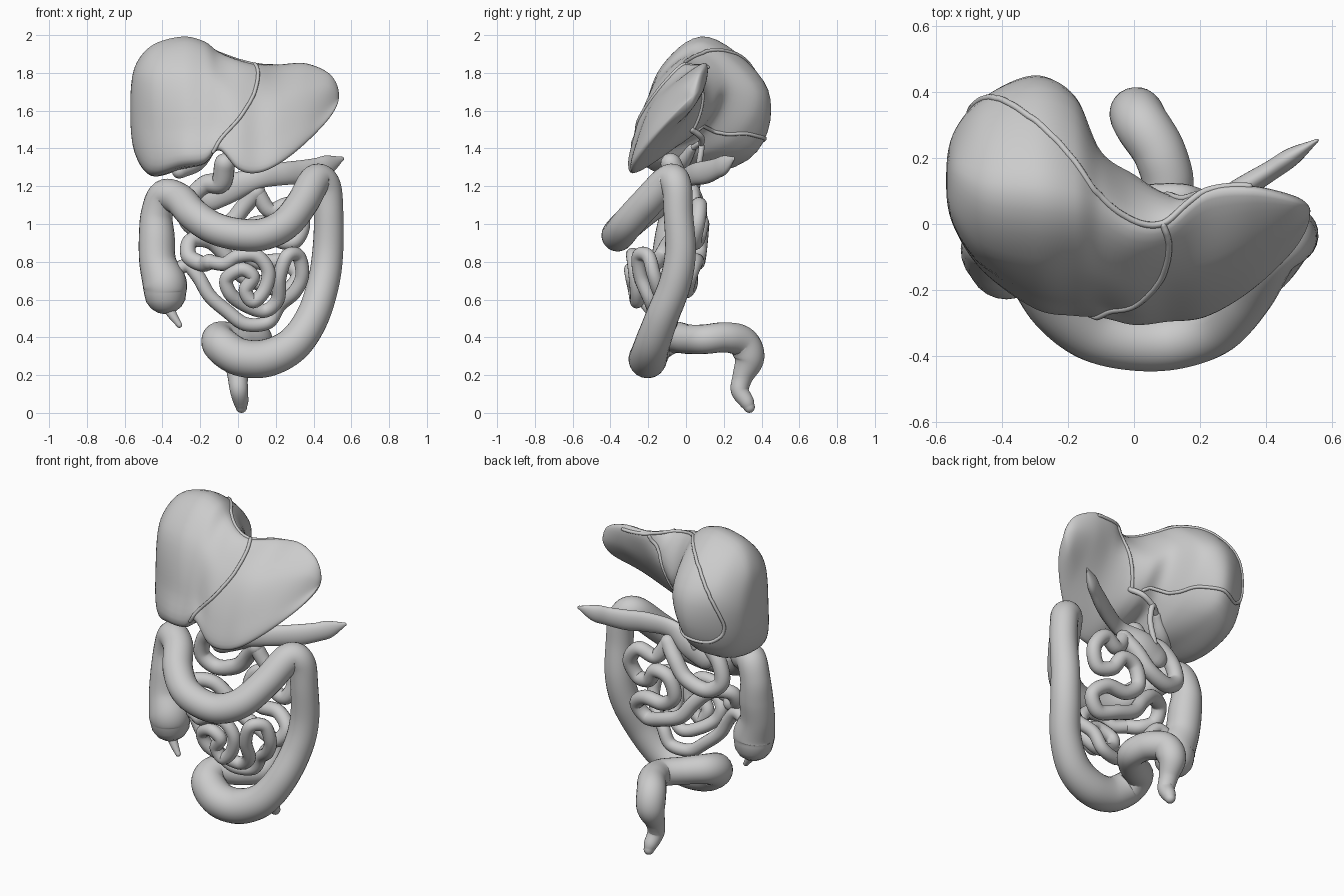
import bpy, bmesh, math
from mathutils import Vector
from mathutils.bvhtree import BVHTree


def spline(a, b, c, d, t):
    return 0.5 * (2 * b + (c - a) * t + (2 * a - 5 * b + 4 * c - d) * t * t
                  + (3 * b - a - 3 * c + d) * t ** 3)


def smooth_path(pts, steps):
    p = [2 * pts[0] - pts[1]] + pts + [2 * pts[-1] - pts[-2]]
    out = [spline(*p[i:i + 4], k / steps) for i in range(len(pts) - 1) for k in range(steps)]
    return out + [pts[-1]]


def loft(name, rings):
    bm = bmesh.new()
    vs = [[bm.verts.new(p) for p in r] for r in rings]
    n = len(rings[0])
    for a, b in zip(vs, vs[1:]):
        for j in range(n):
            bm.faces.new((a[j], a[(j + 1) % n], b[(j + 1) % n], b[j]))
    bm.faces.new(vs[0][::-1])
    bm.faces.new(vs[-1])
    bmesh.ops.remove_doubles(bm, verts=bm.verts, dist=1e-5)
    bmesh.ops.recalc_face_normals(bm, faces=bm.faces)
    me = bpy.data.meshes.new(name)
    bm.to_mesh(me)
    bm.free()
    me.polygons.foreach_set("use_smooth", [True] * len(me.polygons))
    ob = bpy.data.objects.new(name, me)
    bpy.context.collection.objects.link(ob)
    return ob


def tube(name, pts, radius=None, flat=1.0, steps=7, sides=20):
    """Round-ended sweep; points are (x, y, z) or (x, y, z, radius)."""
    p4 = smooth_path([Vector((*p[:3], p[3] if radius is None else radius)) for p in pts], steps)
    c = [p.xyz for p in p4]
    rad = [p[3] for p in p4]
    tan = [(c[min(i + 1, len(c) - 1)] - c[max(i - 1, 0)]).normalized() for i in range(len(c))]
    up = Vector((0, 0, 1)) if abs(tan[0].z) < 0.9 else Vector((0, 1, 0))
    u = (up - tan[0] * up.dot(tan[0])).normalized()
    rings = []

    def ring(o, t, u, r):
        v = t.cross(u)
        rings.append([o + r * (u * math.cos(a) + v * flat * math.sin(a))
                      for a in (2 * math.pi * k / sides for k in range(sides))])

    caps = [math.radians(a) for a in (82, 65, 45, 22)]
    for a in caps:
        ring(c[0] - tan[0] * rad[0] * math.sin(a), tan[0], u, rad[0] * math.cos(a))
    for i in range(len(c)):
        if i:
            u = tan[i - 1].rotation_difference(tan[i]) @ u
            u = (u - tan[i] * u.dot(tan[i])).normalized()
        ring(c[i], tan[i], u, rad[i])
    for a in caps[::-1]:
        ring(c[-1] + tan[-1] * rad[-1] * math.sin(a), tan[-1], u, rad[-1] * math.cos(a))
    return loft(name, rings)


# Liver: (y, z) sections across x, from lower front edge up, over and down the back
sections = {
    -0.55: ((.03, 1.40), (.0, 1.6), (.04, 1.78), (.17, 1.81), (.27, 1.63), (.21, 1.43)),
    -0.46: ((-.1, 1.27), (-.13, 1.52), (-.08, 1.81), (.13, 1.94), (.375, 1.7), (.28, 1.33)),
    -0.30: ((-.21, 1.30), (-.22, 1.52), (-.13, 1.83), (.12, 1.99), (.435, 1.71), (.34, 1.36)),
    -0.18: ((-.24, 1.32), (-.24, 1.52), (-.13, 1.82), (.1, 1.965), (.385, 1.7), (.23, 1.42)),
    -0.10: ((-.26, 1.39), (-.245, 1.52), (-.15, 1.77), (.06, 1.91), (.22, 1.72), (.08, 1.48)),
    0.0: ((-.28, 1.29), (-.28, 1.45), (-.18, 1.7), (.0, 1.87), (.15, 1.66), (.02, 1.46)),
    0.10: ((-.28, 1.27), (-.27, 1.42), (-.17, 1.67), (.0, 1.845), (.09, 1.67), (-.06, 1.42)),
    0.22: ((-.27, 1.32), (-.25, 1.45), (-.14, 1.68), (.09, 1.845), (.06, 1.66), (-.1, 1.43)),
    0.36: ((-.19, 1.43), (-.17, 1.53), (-.07, 1.72), (.1, 1.85), (.09, 1.7), (-.05, 1.52)),
    0.49: ((-.07, 1.57), (-.04, 1.63), (.0, 1.73), (.07, 1.79), (.08, 1.7), (.02, 1.6)),
}


def closed(x, pts, steps=7):
    v = [Vector((x, *p)) for p in pts]
    return [spline(v[i - 1], v[i], v[(i + 1) % 6], v[(i + 2) % 6], k / steps)
            for i in range(6) for k in range(steps)]


def reflect(ring, tip):
    return [Vector((p.x, 2 * tip.y - p.y, 2 * tip.z - p.z)) for p in ring]


keys = [closed(x, s) for x, s in sections.items()]
tip_a, tip_b = Vector((-.57, .13, 1.61)), Vector((.535, .04, 1.68))
keys = ([reflect(keys[0], tip_a), [tip_a] * 42] + keys
        + [[tip_b] * 42, reflect(keys[-1], tip_b)])
rings = [[spline(*q, k / 8) for q in zip(*keys[i:i + 4])]
         for i in range(len(keys) - 3) for k in range(8)] + [[tip_b] * 42]
liver = loft("liver", rings)

# Ligament ridges snapped on to the liver surface
bvh = BVHTree.FromPolygons([v.co for v in liver.data.vertices],
                           [p.vertices for p in liver.data.polygons])


def ridge(name, pts, r=0.01):
    path = smooth_path([Vector(p) for p in pts], 6)
    tube(name, [bvh.find_nearest(p)[0] for p in path], r, steps=2, sides=8)


ridge("falciform_ligament", [(.09, 0, 1.87), (.11, -.08, 1.8), (.09, -.2, 1.7),
                             (.02, -.26, 1.58), (-.08, -.28, 1.47), (-.13, -.28, 1.38)])
ridge("coronary_ligament", [(.35, .12, 1.83), (.2, .13, 1.84), (.09, .01, 1.87), (-.03, .04, 1.9),
                            (-.12, .13, 1.93), (-.22, .27, 1.93), (-.34, .37, 1.87),
                            (-.45, .41, 1.73), (-.52, .36, 1.53), (-.45, .4, 1.43),
                            (-.3, .45, 1.44), (-.17, .35, 1.46), (-.08, .2, 1.46),
                            (.0, .1, 1.47)])
ridge("venous_ligament", [(.17, .12, 1.83), (.13, .12, 1.75), (.11, .12, 1.62), (.06, .06, 1.48)])

# Gallbladder and bile ducts
tube("gallbladder", [(-.31, -.1, 1.28, .04), (-.22, -.03, 1.33, .05), (-.14, .03, 1.4, .025)])
tube("bile_duct", [(-.14, .03, 1.4), (-.07, .08, 1.42), (-.06, .07, 1.32), (-.1, .06, 1.2)], .016)
tube("hepatic_duct", [(-.07, .08, 1.42), (.0, .08, 1.46), (.05, .03, 1.5)], .016)

# Pancreas
tube("pancreas", [(-.14, .03, 1.14, .07), (-.04, .03, 1.19, .075), (.1, .0, 1.24, .055),
                  (.23, .05, 1.265, .06), (.33, .11, 1.275, .062), (.42, .165, 1.295, .055),
                  (.48, .205, 1.315, .05), (.55, .25, 1.345, .012)], flat=.55)

# Large intestine: caecum, ascending, transverse, descending, sigmoid, rectum
tube("large_intestine", [
    (-.385, -.11, .635, .112), (-.39, -.11, .69, .117), (-.425, -.09, .8, .098),
    (-.43, -.07, .93, .095), (-.43, -.06, 1.05, .085), (-.39, -.08, 1.15, .085),
    (-.31, -.14, 1.13, .085), (-.235, -.25, 1.05, .085), (-.13, -.33, .98, .085),
    (.0, -.36, .945, .085), (.13, -.355, .945, .085), (.25, -.31, 1.0, .085),
    (.34, -.21, 1.11, .085), (.41, -.09, 1.23, .085), (.465, -.05, 1.2, .08),
    (.48, -.04, 1.05, .078), (.475, -.03, .85, .082), (.45, -.06, .68, .085),
    (.39, -.13, .5, .088), (.29, -.18, .36, .094), (.15, -.2, .29, .1),
    (.01, -.2, .295, .1), (-.09, -.16, .36, .097), (-.09, -.07, .4, .085),
    (.02, .01, .39, .078), (.1, .1, .39, .078), (.08, .21, .4, .08), (.025, .3, .375, .083),
    (.005, .335, .29, .08), (.0, .3, .19, .055), (.005, .285, .12, .048),
    (.015, .32, .06, .04), (.018, .335, .03, .03)], steps=8, sides=24)
tube("appendix", [(-.37, -.12, .56, .03), (-.345, -.13, .515, .024), (-.31, -.14, .465, .015)])

# Duodenum
tube("duodenum", [(-.07, -.08, 1.32, .055), (-.09, -.03, 1.22, .055), (-.17, .01, 1.21, .05),
                  (-.25, .03, 1.13, .045), (-.27, .04, 1.02, .045), (-.18, .06, .96, .045),
                  (-.05, .07, 1.0, .045), (.03, .06, 1.09, .045), (.1, .03, 1.17, .045)])

# Small intestine: rear coils, then front coils ending at the caecum
rear = [(.1, .03, 1.17), (.17, .05, 1.07), (.27, .07, 1.1), (.34, .06, 1.01), (.3, .04, .91),
        (.21, .06, .92), (.15, .08, 1.0), (.06, .08, .98), (.03, .07, .87), (.11, .06, .8),
        (.24, .05, .8), (.32, .02, .73), (.26, .0, .65), (.14, .02, .68), (.02, .02, .73),
        (-.06, .0, .83), (-.15, -.03, .91), (-.25, -.08, .91), (-.26, -.13, .83),
        (-.19, -.17, .79), (-.15, -.22, .8)]
front = [(-.15, -.22, .8), (-.07, -.26, .79), (.0, -.28, .83), (.1, -.28, .83), (.16, -.27, .75),
         (.14, -.26, .65), (.08, -.26, .59), (.04, -.27, .65), (.08, -.285, .72), (.02, -.29, .76),
         (-.06, -.26, .71), (-.04, -.24, .63), (.04, -.2, .57), (.14, -.17, .54),
         (.21, -.19, .6), (.22, -.24, .72), (.26, -.25, .83), (.32, -.2, .83), (.34, -.17, .73),
         (.3, -.14, .64), (.22, -.09, .57), (.16, -.08, .48), (.04, -.1, .47), (-.06, -.11, .54),
         (-.15, -.12, .62), (-.21, -.12, .72), (-.27, -.11, .78), (-.35, -.1, .74)]
tube("small_intestine_rear", rear, .042, sides=16)
tube("small_intestine_front", front, .037, sides=16)
